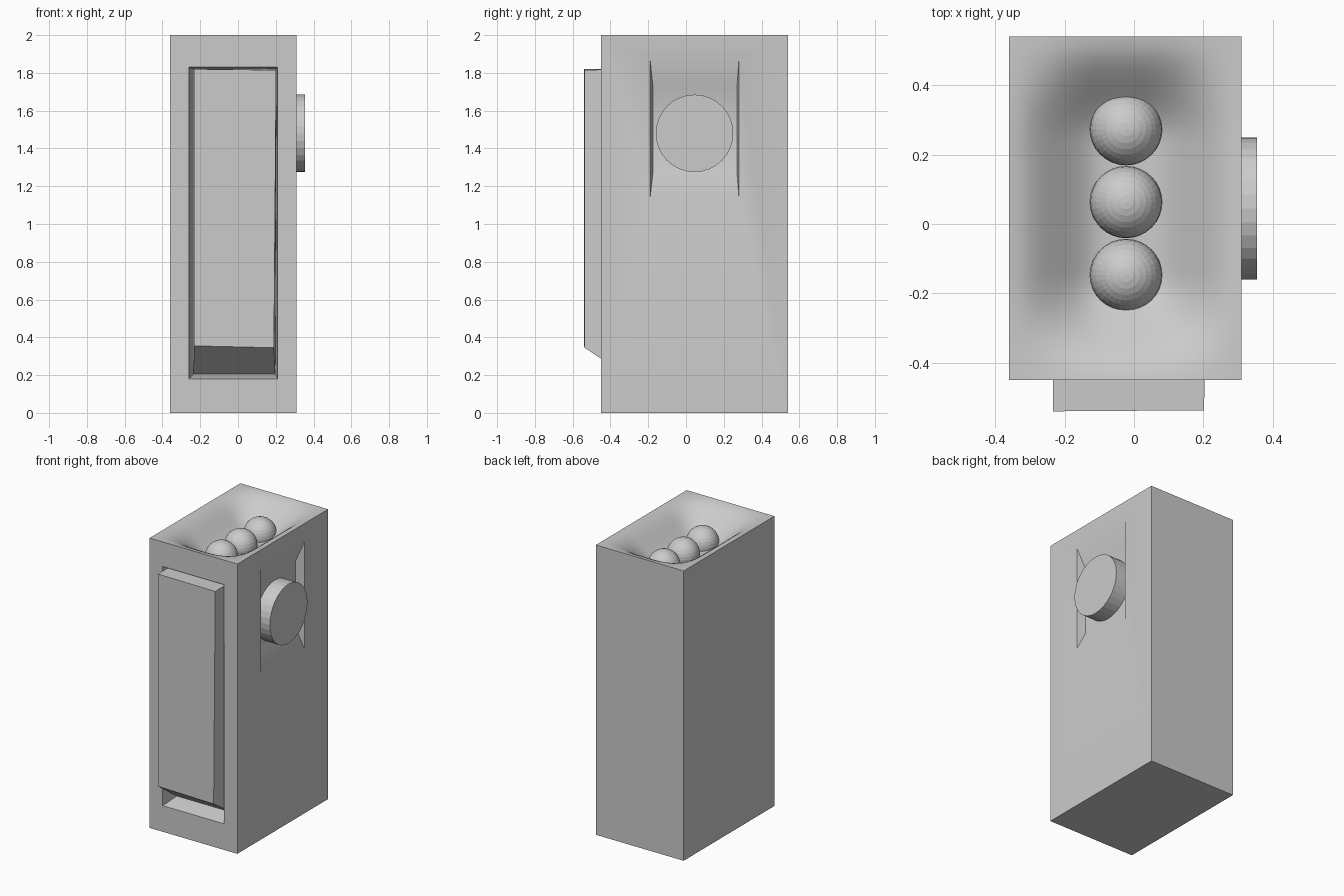
import bpy, bmesh
from mathutils import Matrix

if "Cube" in bpy.data.objects:
    bpy.data.objects.remove(bpy.data.objects["Cube"])

X0, X1, Y0, Y1, H = -0.36, 0.31, -0.45, 0.54, 2.0


def finish(bm, name, weld=True):
    if weld:
        bmesh.ops.remove_doubles(bm, verts=bm.verts, dist=1e-5)
    bmesh.ops.recalc_face_normals(bm, faces=bm.faces)
    me = bpy.data.meshes.new(name)
    bm.to_mesh(me)
    bm.free()
    ob = bpy.data.objects.new(name, me)
    bpy.context.collection.objects.link(ob)
    return ob


def loft(bm, rings, cap_start=False, cap_end=True):
    """Skin a series of equal-length rings and cap the ends."""
    vs = [[bm.verts.new(p) for p in r] for r in rings]
    for a, b in zip(vs, vs[1:]):
        n = len(a)
        for i in range(n):
            bm.faces.new((a[i], a[(i + 1) % n], b[(i + 1) % n], b[i]))
    if cap_start:
        bm.faces.new(vs[0])
    if cap_end:
        bm.faces.new(vs[-1])


def rect_xz(y, x0, x1, z0, z1):
    return [(x0, y, z0), (x1, y, z0), (x1, y, z1), (x0, y, z1)]


def rect_yz(x, y0, y1, z0, z1):
    return [(x, y0, z0), (x, y1, z0), (x, y1, z1), (x, y0, z1)]


def smooth(t):
    t = max(0.0, min(1.0, t))
    return t * t * (3 - 2 * t)


# Body with a recess in the front and in the right side, and a dished top
bm = bmesh.new()
loft(bm, [rect_xz(Y0, X0, X1, 0, H),
          rect_xz(Y0, -0.26, 0.21, 0.18, 1.83),
          rect_xz(-0.33, -0.235, 0.197, 0.207, 1.82)])
loft(bm, [rect_yz(X1, Y0, Y1, 0, H),
          rect_yz(X1, -0.19, 0.28, 1.14, 1.87),
          rect_yz(0.25, -0.175, 0.27, 1.27, 1.73)])
for ring in (rect_xz(Y1, X0, X1, 0, H), rect_yz(X0, Y0, Y1, 0, H),
             [(X0, Y0, 0), (X1, Y0, 0), (X1, Y1, 0), (X0, Y1, 0)]):
    bm.faces.new([bm.verts.new(p) for p in ring])
NX, NY = 24, 32
grid = []
for j in range(NY + 1):
    y = Y0 + (Y1 - Y0) * j / NY
    row = []
    for i in range(NX + 1):
        x = X0 + (X1 - X0) * i / NX
        drop = smooth(min(x - X0, X1 - x) / 0.28) * smooth(min(y - Y0, Y1 - y) / 0.30)
        row.append(bm.verts.new((x, y, H - 0.17 * drop)))
    grid.append(row)
for j in range(NY):
    for i in range(NX):
        f = bm.faces.new((grid[j][i], grid[j][i + 1], grid[j + 1][i + 1], grid[j + 1][i]))
        f.smooth = True
body = finish(bm, "body")
bpy.context.view_layer.objects.active = body
body.select_set(True)
bpy.ops.object.shade_smooth_by_angle(angle=0.6)

# Front panel standing proud of its recess, with a sloping underside
bm = bmesh.new()
loft(bm, [[(-0.235, -0.33, 0.207), (0.197, -0.33, 0.207), (0.205, -0.33, 1.82), (-0.235, -0.33, 1.82)],
          [(-0.233, -0.54, 0.355), (0.19, -0.537, 0.345), (0.202, -0.537, 1.815), (-0.233, -0.54, 1.82)]],
     cap_start=True)
finish(bm, "front_panel")

# Round knob in the side recess
bm = bmesh.new()
bmesh.ops.create_cone(bm, cap_ends=True, segments=32, radius1=0.205, radius2=0.205, depth=0.115,
                      matrix=Matrix.Translation((0.2975, 0.045, 1.48)) @ Matrix.Rotation(1.5707963, 4, 'Y'))
finish(bm, "side_knob")

# Row of balls in the top dish
for k in range(3):
    bm = bmesh.new()
    bmesh.ops.create_uvsphere(bm, u_segments=32, v_segments=16, radius=0.104,
                              matrix=Matrix.Translation((-0.023, -0.147 + 0.21 * k, 1.85)))
    finish(bm, f"top_ball_{k + 1}")
